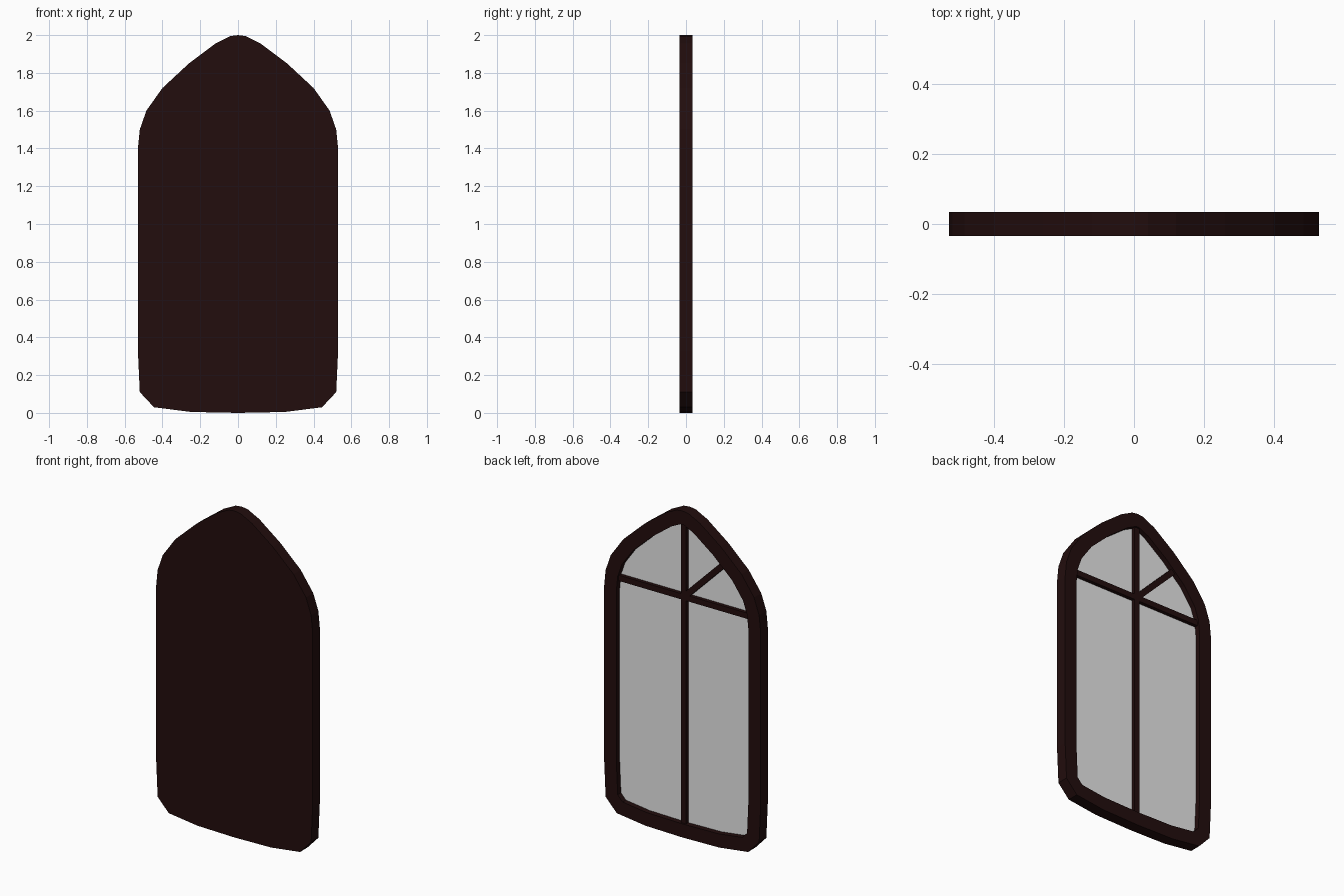
import bpy
import math
from mathutils import Vector

cube = bpy.data.objects.get("Cube")
if cube:
    bpy.data.objects.remove(cube, do_unlink=True)


def make_material(name, rgb):
    mat = bpy.data.materials.new(name)
    mat.use_nodes = True
    mat.diffuse_color = (*rgb, 1)
    mat.node_tree.nodes["Principled BSDF"].inputs["Base Color"].default_value = (*rgb, 1)
    return mat


WOOD = make_material("dark brown wood", (0.016, 0.004, 0.004))
GLASS = make_material("pale grey glass", (0.8, 0.8, 0.8))

# Right half of the pointed arch outline, from apex to foot
HALF = [(0, 2), (0.04, 1.995), (0.12, 1.955), (0.26, 1.85), (0.4, 1.72),
        (0.485, 1.6), (0.52, 1.5), (0.53, 1.4), (0.53, 0.33), (0.52, 0.11),
        (0.445, 0.03), (0.25, 0.005), (0, 0)]
OUTER = HALF + [(-x, z) for x, z in HALF[-2:0:-1]]
FRONT, BACK, PANE, BAR = -0.035, 0.035, 0.003, 0.025
RIM = 0.083


def inset(loop, d):
    """Offset a clockwise loop inwards by d with mitred corners."""
    result = []
    for i, p in enumerate(loop):
        p = Vector(p)
        a = (p - Vector(loop[i - 1])).normalized()
        b = (Vector(loop[(i + 1) % len(loop)]) - p).normalized()
        na, nb = Vector((a.y, -a.x)), Vector((b.y, -b.x))
        result.append(tuple(p + (na + nb) * d / (1 + na.dot(nb))))
    return result


def add_object(name, verts, faces, mat):
    mesh = bpy.data.meshes.new(name)
    mesh.from_pydata(verts, [], faces)
    mesh.materials.append(mat)
    obj = bpy.data.objects.new(name, mesh)
    bpy.context.collection.objects.link(obj)
    return obj


def rings(name, loops, mat, cap_first=False, cap_last=False):
    """Skin a series of (loop, y) rings."""
    n = len(loops[0][0])
    verts = [(x, y, z) for loop, y in loops for x, z in loop]
    faces = [(k * n + i, (k + 1) * n + i, (k + 1) * n + (i + 1) % n, k * n + (i + 1) % n)
             for k in range(len(loops) - 1) for i in range(n)]
    if cap_first:
        faces.append(tuple(range(n)))
    if cap_last:
        faces.append(tuple(reversed(range(len(verts) - n, len(verts)))))
    return add_object(name, verts, faces, mat)


def bar(name, start, end, width):
    """Glazing bar between two (x, z) points."""
    a, b = Vector(start), Vector(end)
    d = (b - a).normalized()
    side = Vector((d.y, -d.x)) * width / 2
    loop = [tuple(p) for p in (a + side, a - side, b - side, b + side)]
    return rings(name, [(loop, PANE), (loop, BAR)], WOOD, True, True)


INNER = inset(OUTER, RIM)

# Frame with its closed front panel and open back
rings("frame", [(OUTER, FRONT), (OUTER, BACK), (INNER, BACK), (INNER, PANE)], WOOD, cap_first=True)

# Glass closing the opening
add_object("glass_pane", [(x, PANE, z) for x, z in INNER],
           [tuple(reversed(range(len(INNER))))], GLASS)

# Glazing bars
CROSS = 1.468
bar("upright_bar", (0, 0.08), (0, 1.925), 0.035)
bar("cross_bar", (-0.45, CROSS), (0.45, CROSS), 0.035)
bar("diagonal_bar", (0, CROSS), (-0.265, CROSS + 0.265), 0.035)
